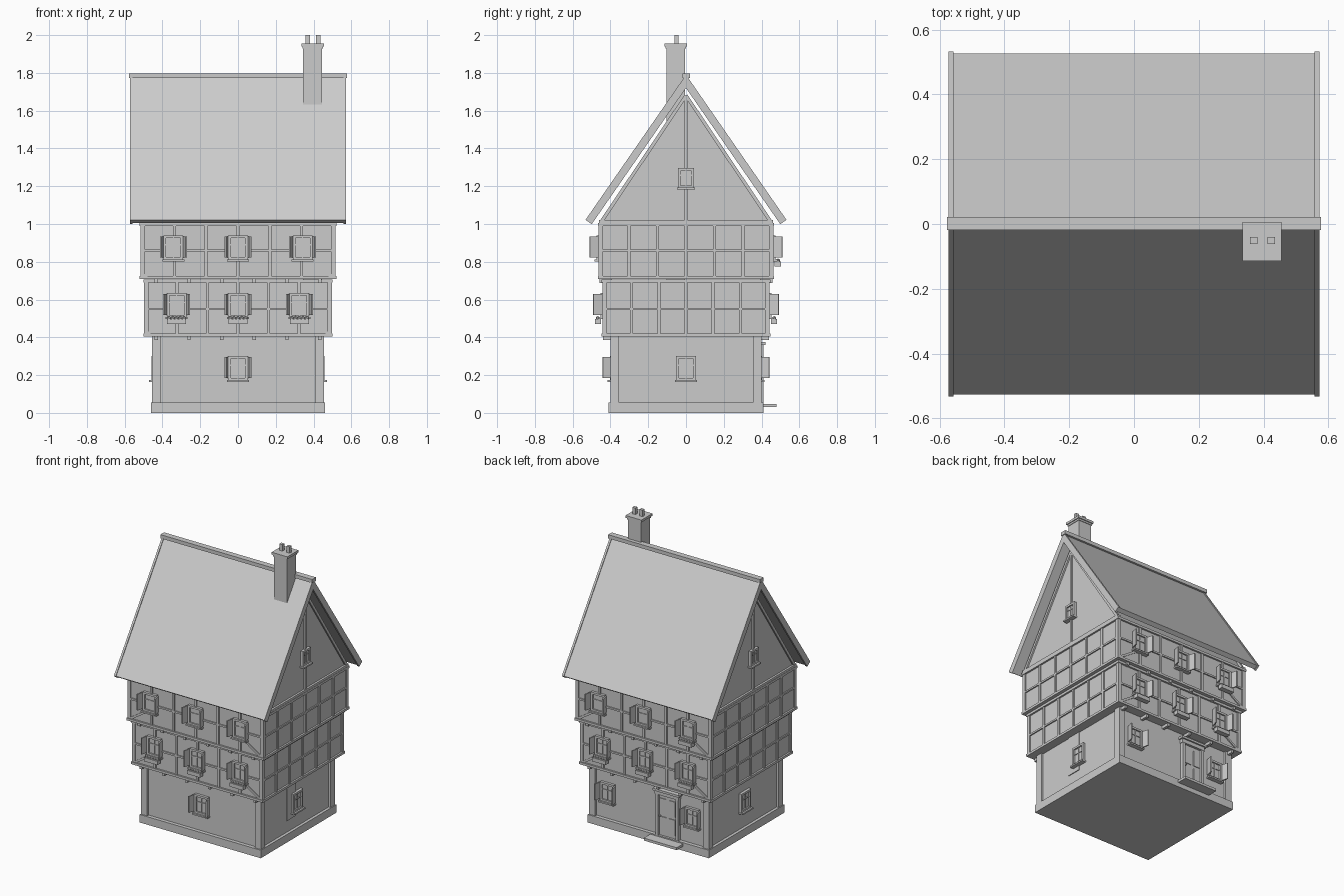
import bpy, bmesh, math
from mathutils import Matrix, Vector

if "Cube" in bpy.data.objects:
    bpy.data.objects.remove(bpy.data.objects["Cube"])


def finish(name, bm):
    bmesh.ops.recalc_face_normals(bm, faces=bm.faces)
    me = bpy.data.meshes.new(name)
    bm.to_mesh(me)
    bm.free()
    ob = bpy.data.objects.new(name, me)
    bpy.context.collection.objects.link(ob)
    return ob


def box(bm, lo, hi, m=Matrix()):
    lo, hi = Vector(lo), Vector(hi)
    s = Matrix.Diagonal((*(hi - lo), 1))
    bmesh.ops.create_cube(bm, size=1, matrix=m @ Matrix.Translation((lo + hi) / 2) @ s)


def beam(bm, p, q, w, d):
    # square timber running from p to q
    p, q = Vector(p), Vector(q)
    rot = (q - p).to_track_quat('Z', 'Y').to_matrix().to_4x4()
    box(bm, (-w / 2, -d / 2, -(q - p).length / 2), (w / 2, d / 2, (q - p).length / 2),
        Matrix.Translation((p + q) / 2) @ rot)


def one_box(name, lo, hi):
    bm = bmesh.new()
    box(bm, lo, hi)
    return finish(name, bm)


def prism(name, pts, x0, x1):
    # extrude a (y, z) profile along x
    bm = bmesh.new()
    f = bm.faces.new([bm.verts.new((x0, y, z)) for y, z in pts])
    r = bmesh.ops.extrude_face_region(bm, geom=[f])
    vs = [v for v in r['geom'] if isinstance(v, bmesh.types.BMVert)]
    bmesh.ops.translate(bm, verts=vs, vec=(x1 - x0, 0, 0))
    return finish(name, bm)


FACING = {'back': 0, 'right': -90, 'front': 180, 'left': 90}


def wall_frame(side, along, dist, z):
    # local x along the wall, local y outward
    if side in ('front', 'back'):
        loc = (along, dist if side == 'back' else -dist, z)
    else:
        loc = (dist if side == 'right' else -dist, along, z)
    return Matrix.Translation(loc) @ Matrix.Rotation(math.radians(FACING[side]), 4, 'Z')


def window(side, along, dist, z, w=.104, h=.13, shutters=True, flowers=False):
    m = wall_frame(side, along, dist, z)
    bm = bmesh.new()
    a, b, t = w / 2, h / 2, .014
    box(bm, (-a, -.01, -b), (a, .006, b), m)                # pane
    for s in (-1, 1):
        x0, x1 = sorted((s * a, s * (a - t)))
        box(bm, (x0, -.01, -b), (x1, .016, b), m)           # jambs
        z0, z1 = sorted((s * b, s * (b - t)))
        box(bm, (-a, -.01, z0), (a, .016, z1), m)           # head and foot
    box(bm, (-.003, 0, -b), (.003, .011, b), m)             # glazing bars
    box(bm, (-a, 0, .012), (a, .011, .018), m)
    box(bm, (-a - .006, -.01, -b - .008), (a + .006, .028, -b + .002), m)  # sill
    finish(side + '_window', bm)
    if shutters:
        bm = bmesh.new()
        for s in (-1, 1):
            h_m = m @ Matrix.Translation((s * (a + .003), .005, 0)) @ Matrix.Rotation(-s * math.radians(14), 4, 'Z')
            box(bm, (-.004, 0, -b + .012), (.004, .05, b - .006), h_m)
        finish(side + '_shutters', bm)
    if flowers:
        bm = bmesh.new()
        box(bm, (-a + .002, .012, -b - .034), (a - .002, .046, -b - .008), m)
        for i in range(5):
            bmesh.ops.create_icosphere(bm, subdivisions=1, radius=.012,
                                       matrix=m @ Matrix.Translation(((i - 2) * .02, .03, -b - .004)))
        finish(side + '_flower_box', bm)


# plinth, ground floor and corner posts
one_box('plinth', (-.46, -.41, 0), (.46, .41, .055))
one_box('ground_floor_wall', (-.44, -.385, .05), (.44, .385, .41))
bm = bmesh.new()
for sx in (-1, 1):
    for sy in (-1, 1):
        x, y = sx * .432, sy * .378
        box(bm, (x - .023, y - .023, .05), (x + .023, y + .023, .41))
finish('corner_posts', bm)


# jettied timber-framed storeys
def storey(name, hx, hy, z0, z1, zm):
    one_box(name + '_wall', (-hx + .008, -hy + .008, z0), (hx - .008, hy - .008, z1))
    bm = bmesh.new()
    for s in (-1, 1):
        for lo, hi in ((z0, z0 + .016), (zm - .006, zm + .006), (z1 - .016, z1)):
            e = .004 if hi - lo > .014 else 0
            y0, y1 = sorted((s * (hy + e), s * (hy - .02)))
            box(bm, (-hx - e, y0, lo), (hx + e, y1, hi))
            x0, x1 = sorted((s * (hx + e), s * (hx - .02)))
            box(bm, (x0, -hy - e, lo), (x1, hy + e, hi))
        for i in range(7):
            t = (i - 3) / 3
            w = .012 if i in (0, 6) else .008
            x, y = t * (hx - .012), t * (hy - .012)
            y0, y1 = sorted((s * hy, s * (hy - .02)))
            box(bm, (x - w, y0, z0), (x + w, y1, z1))
            x0, x1 = sorted((s * hx, s * (hx - .02)))
            box(bm, (x0, y - w, z0), (x1, y + w, z1))
        # corner braces
        for sx in (-1, 1):
            beam(bm, (sx * (hx - .015), s * (hy - .008), z0 + .012),
                 (sx * (hx - .15), s * (hy - .008), z0 + .1), .014, .014)
    finish(name + '_timbers', bm)
    # joist ends below the overhang
    bm = bmesh.new()
    for s in (-1, 1):
        for i in range(6):
            x = (i - 2.5) * .173
            y0, y1 = sorted((s * (hy - .07), s * (hy - .004)))
            box(bm, (x - .009, y0, z0 - .02), (x + .009, y1, z0 + .002))
    finish(name + '_joists', bm)


storey('first_floor', .497, .443, .405, .705, .55)
storey('second_floor', .517, .463, .708, 1.005, .86)

# attic gable and its frame
prism('attic_wall', [(-.45, 1.0), (.45, 1.0), (0, 1.675)], -.505, .505)
bm = bmesh.new()
for s in (-1, 1):
    x = s * .507
    box(bm, (x - .012, -.46, 1.0), (x + .012, .46, 1.02))
    box(bm, (x - .008, -.008, 1.01), (x + .008, .008, 1.67))
    for sy in (-1, 1):
        beam(bm, (x, sy * .45, 1.01), (x, 0, 1.68), .018, .018)
finish('gable_frame', bm)


# roof, bargeboards and ridge
def slopes(y, z, top, t):
    # inverted V of thickness t
    k = math.atan2(top - z, y)
    dy, dz = t * math.sin(k), t * math.cos(k)
    return [(-y, z), (0, top), (y, z), (y - dy, z - dz), (0, top - t / math.cos(k)), (-y + dy, z - dz)]


prism('roof', slopes(.526, 1.022, 1.782, .03), -.56, .56)
for s in (-1, 1):
    prism('bargeboard', slopes(.532, 1.022, 1.79, .04), s * .558, s * .572)
one_box('ridge_cap', (-.577, -.019, 1.772), (.577, .021, 1.797))

# chimney running down through the house
bm = bmesh.new()
box(bm, (.345, -.104, .135), (.445, -.004, 1.94))
box(bm, (.341, -.108, 1.928), (.449, 0, 1.942))
box(bm, (.335, -.114, 1.94), (.455, .006, 1.956))
for x in (.37, .424):
    box(bm, (x - .012, -.062, 1.95), (x + .012, -.04, 2.0))
finish('chimney', bm)

# windows
for side in ('front', 'back'):
    for t in (-1, 0, 1):
        window(side, t * .325, .437, .57, flowers=True)
        window(side, t * .342, .457, .875, flowers=(side == 'back' and t == -1))
for x in (-.325, .32):
    window('back', x, .387, .237)
window('front', 0, .387, .237)
for side in ('left', 'right'):
    window(side, 0, .443, .237, shutters=False)
    window(side, 0, .508, 1.243, w=.085, h=.105, shutters=False)

# back door with frame, hood and step
m = wall_frame('back', -.14, .385, 0)
bm = bmesh.new()
box(bm, (-.068, -.01, .05), (.068, .01, .335), m)
for x in (-.034, .034):
    for z0, z1 in ((.08, .185), (.205, .31)):
        box(bm, (x - .024, 0, z0), (x + .024, .015, z1), m)
bmesh.ops.create_icosphere(bm, subdivisions=1, radius=.008, matrix=m @ Matrix.Translation((.056, .018, .19)))
finish('door', bm)
bm = bmesh.new()
for s in (-1, 1):
    x0, x1 = sorted((s * .066, s * .086))
    box(bm, (x0, -.01, .05), (x1, .024, .345), m)
box(bm, (-.09, -.01, .335), (.09, .026, .36), m)
box(bm, (-.1, -.01, .36), (.1, .036, .375), m)
finish('door_frame', bm)
one_box('door_step', (-.265, .38, .03), (-.015, .48, .047))
